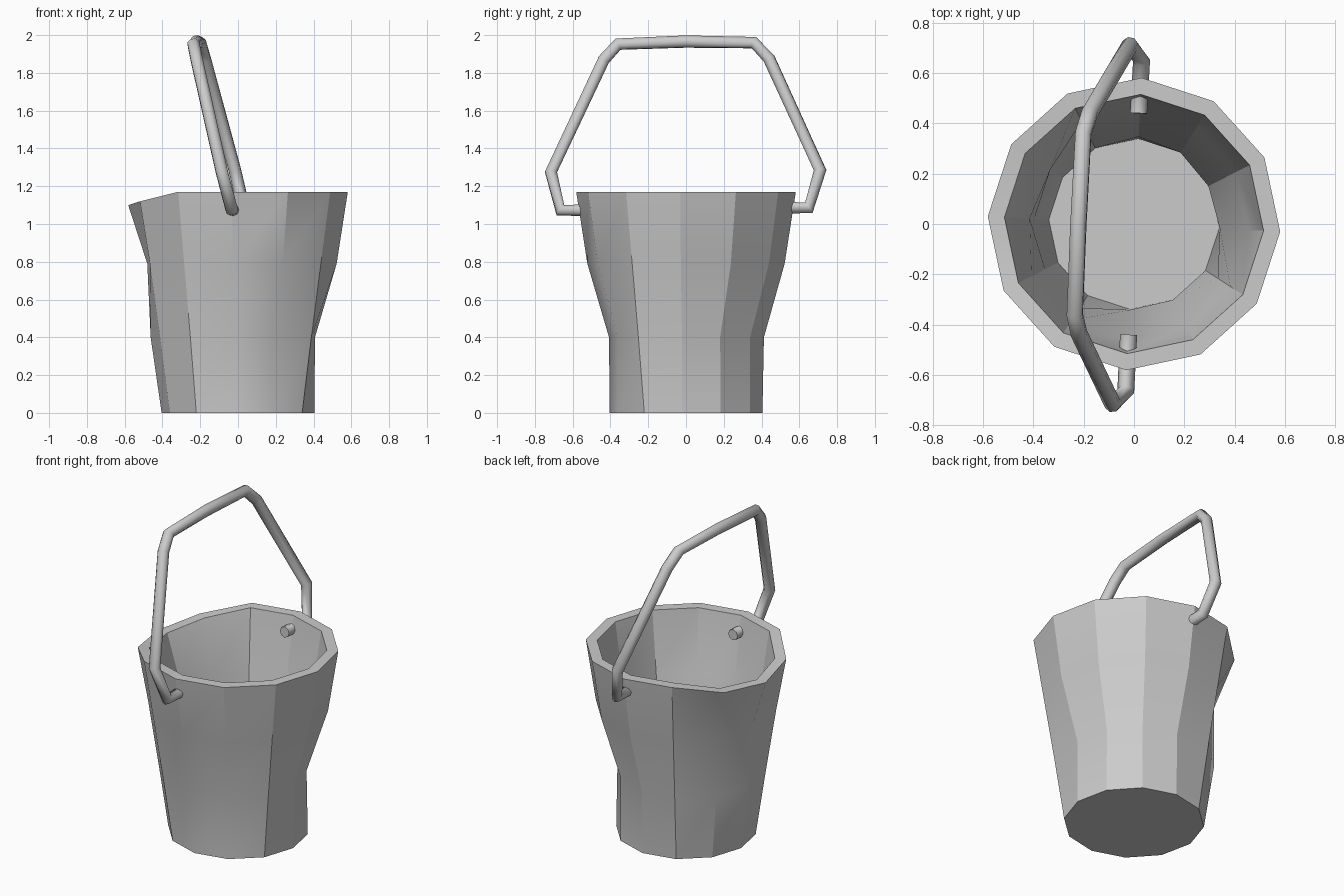
import bpy, bmesh
from math import radians, sin, cos

if "Cube" in bpy.data.objects:
    bpy.data.objects.remove(bpy.data.objects["Cube"])

SIDES = 12
TURN = -3          # small turn of the polygon around z
WALL = 0.066

# Bucket: twelve-sided stack of rings, with dents pushed in per corner
heights = [0.0, 0.40, 0.79, 1.17]
radii = [0.405, 0.463, 0.523, 0.582]
low_dents = {0: 0.055, 1: 0.065, 2: 0.058, 3: 0.05, 9: 0.055, 10: 0.058}
high_dents = {5: 0.06, 6: 0.042}
rim_drop = {5: 0.05, 6: 0.07, 7: 0.05}


def ring(bm, level, inset=0.0, z=None):
    verts = []
    for i in range(SIDES):
        r = radii[level] - inset
        h = heights[level] if z is None else z
        if level == 1:
            r -= low_dents.get(i, 0)
        if level == 2:
            r -= high_dents.get(i, 0)
        if level == 3:
            h -= rim_drop.get(i, 0)
        a = radians(TURN + i * 360 / SIDES)
        verts.append(bm.verts.new((r * cos(a), r * sin(a), h)))
    return verts


bm = bmesh.new()
rings = [ring(bm, k) for k in range(4)]                        # outside, going up
rings += [ring(bm, k, WALL) for k in (3, 2, 1)]                # inside, going down
rings.append(ring(bm, 0, WALL, 0.065))                         # inner floor edge
for a, b in zip(rings, rings[1:]):
    for i in range(SIDES):
        j = (i + 1) % SIDES
        bm.faces.new((a[i], a[j], b[j], b[i]))
bm.faces.new(rings[0][::-1])
bm.faces.new(rings[-1])
bmesh.ops.recalc_face_normals(bm, faces=bm.faces)
mesh = bpy.data.meshes.new("bucket")
bm.to_mesh(mesh)
bm.free()
bucket = bpy.data.objects.new("bucket", mesh)
bpy.context.collection.objects.link(bucket)
bpy.context.view_layer.objects.active = bucket
bucket.select_set(True)
bpy.ops.object.shade_smooth_by_angle(angle=radians(24))

# Handle: bent rod, leaning back to -x, ends poking through the wall
profile = [(-0.44, 1.073), (-0.665, 1.073), (-0.715, 1.275), (-0.435, 1.87),
           (-0.36, 1.952), (0.0, 1.966), (0.36, 1.96), (0.44, 1.875),
           (0.71, 1.285), (0.65, 1.085), (0.44, 1.09)]
curve = bpy.data.curves.new("handle", 'CURVE')
curve.dimensions = '3D'
curve.bevel_depth = 0.034
curve.bevel_resolution = 2
curve.use_fill_caps = True
spline = curve.splines.new('POLY')
spline.points.add(len(profile) - 1)
for p, (y, z) in zip(spline.points, profile):
    p.co = (-0.248 * (z - 1.075) + 0.05 * y, y, z, 1)
handle = bpy.data.objects.new("handle", curve)
bpy.context.collection.objects.link(handle)
